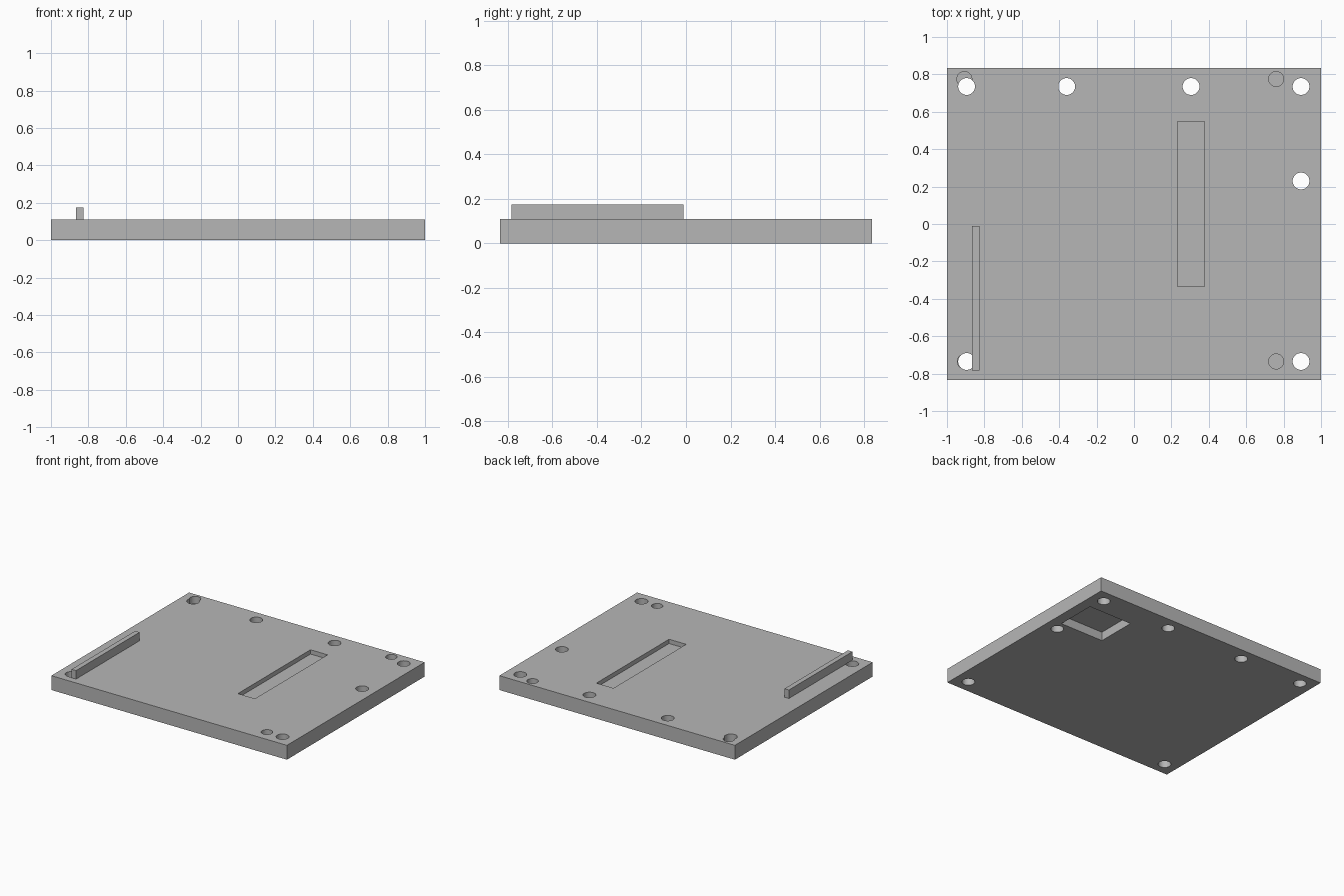
import bpy

if "Cube" in bpy.data.objects:
    bpy.data.objects.remove(bpy.data.objects["Cube"], do_unlink=True)

HALF_Y = 0.835
THICK = 0.11

grey = bpy.data.materials.new("plain_grey")
grey.use_nodes = True
grey.diffuse_color = (0.47, 0.47, 0.47, 1)
grey.node_tree.nodes["Principled BSDF"].inputs["Base Color"].default_value = (0.47, 0.47, 0.47, 1)


def box(name, x0, x1, y0, y1, z0, z1):
    bpy.ops.mesh.primitive_cube_add(size=1, location=((x0 + x1) / 2, (y0 + y1) / 2, (z0 + z1) / 2))
    ob = bpy.context.object
    ob.name = name
    ob.scale = (x1 - x0, y1 - y0, z1 - z0)
    bpy.ops.object.transform_apply(location=False, rotation=False, scale=True)
    ob.data.materials.append(grey)
    return ob


def drill(name, x, y, radius, z0, z1):
    bpy.ops.mesh.primitive_cylinder_add(vertices=48, radius=radius, depth=z1 - z0,
                                        location=(x, y, (z0 + z1) / 2))
    ob = bpy.context.object
    ob.name = name
    ob.data.materials.append(grey)
    return ob


def cut(target, cutter):
    mod = target.modifiers.new("cut", 'BOOLEAN')
    mod.operation = 'DIFFERENCE'
    mod.solver = 'EXACT'
    mod.object = cutter
    bpy.ops.object.select_all(action='DESELECT')
    target.select_set(True)
    bpy.context.view_layer.objects.active = target
    bpy.ops.object.modifier_apply(modifier=mod.name)
    bpy.data.objects.remove(cutter, do_unlink=True)


# Flat base plate
plate = box("base_plate", -1, 1, -HALF_Y, HALF_Y, 0, THICK)

# Long shallow slot in the top, square pocket in the underside
cut(plate, box("slot_cutter", 0.232, 0.377, -0.333, 0.548, THICK - 0.033, THICK + 0.1))
cut(plate, box("pocket_cutter", 0.55, 0.918, 0.307, 0.616, -0.1, 0.067))

# Blind peg holes from the top
for x, y in [(-0.907, 0.775), (0.76, 0.775), (0.76, -0.735), (-0.904, -0.735)]:
    cut(plate, drill("peg_cutter", x, y, 0.04, THICK - 0.055, THICK + 0.1))

# Screw holes right through
for x, y in [(-0.895, 0.735), (-0.36, 0.735), (0.305, 0.735), (0.893, 0.735),
             (0.893, 0.23), (-0.895, -0.735), (0.893, -0.735)]:
    cut(plate, drill("screw_cutter", x, y, 0.045, -0.1, THICK + 0.1))

bpy.ops.object.shade_smooth_by_angle()

# Upright rib near the side edge
box("rib", -0.865, -0.827, -0.783, -0.012, THICK, 0.175)
